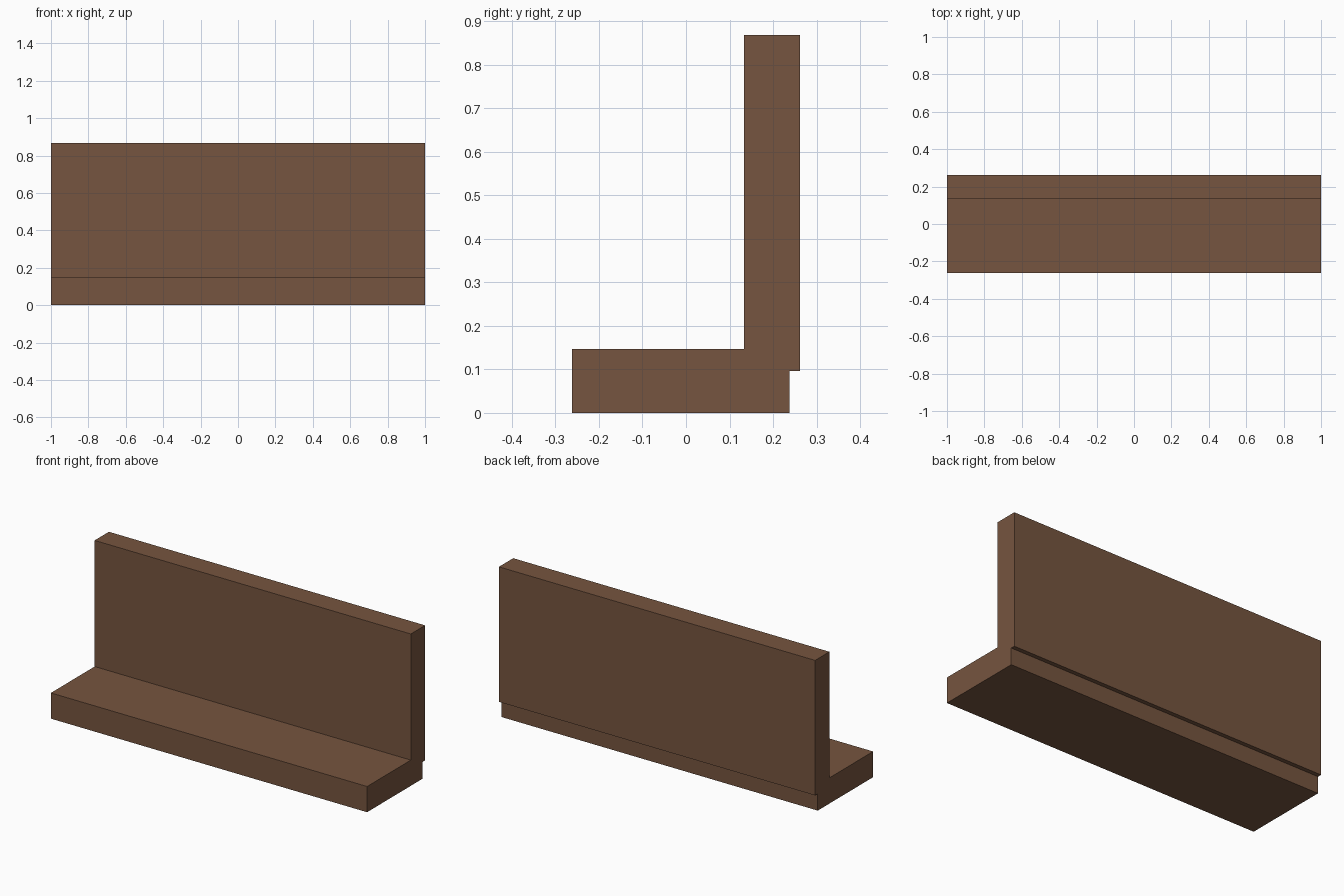
import bpy
import bmesh
from mathutils import Vector

if "Cube" in bpy.data.objects:
    bpy.data.objects.remove(bpy.data.objects["Cube"])

LENGTH = 2.0

# Side profile (y, z): low seat slab with a tall back overhanging its rear edge
PROFILE = [
    (-0.262, 0.0), (0.238, 0.0), (0.238, 0.096), (0.262, 0.096),
    (0.262, 0.868), (0.133, 0.868), (0.133, 0.147), (-0.262, 0.147),
]


def extrude_profile(name, points, length, material):
    """Extrude a closed y-z profile along x, centred on x = 0."""
    bm = bmesh.new()
    face = bm.faces.new([bm.verts.new((-length / 2, y, z)) for y, z in points])
    result = bmesh.ops.extrude_face_region(bm, geom=[face], use_keep_orig=True)
    moved = [v for v in result["geom"] if isinstance(v, bmesh.types.BMVert)]
    bmesh.ops.translate(bm, verts=moved, vec=Vector((length, 0, 0)))
    bmesh.ops.recalc_face_normals(bm, faces=bm.faces)
    mesh = bpy.data.meshes.new(name)
    bm.to_mesh(mesh)
    bm.free()
    mesh.materials.append(material)
    obj = bpy.data.objects.new(name, mesh)
    bpy.context.collection.objects.link(obj)
    return obj


# Brown wood
wood = bpy.data.materials.new("brown_wood")
wood.diffuse_color = (0.18, 0.09, 0.05, 1.0)
wood.use_nodes = True
wood.node_tree.nodes["Principled BSDF"].inputs["Base Color"].default_value = wood.diffuse_color

# Bench seat and back in one solid
extrude_profile("bench_seat_and_back", PROFILE, LENGTH, wood)
